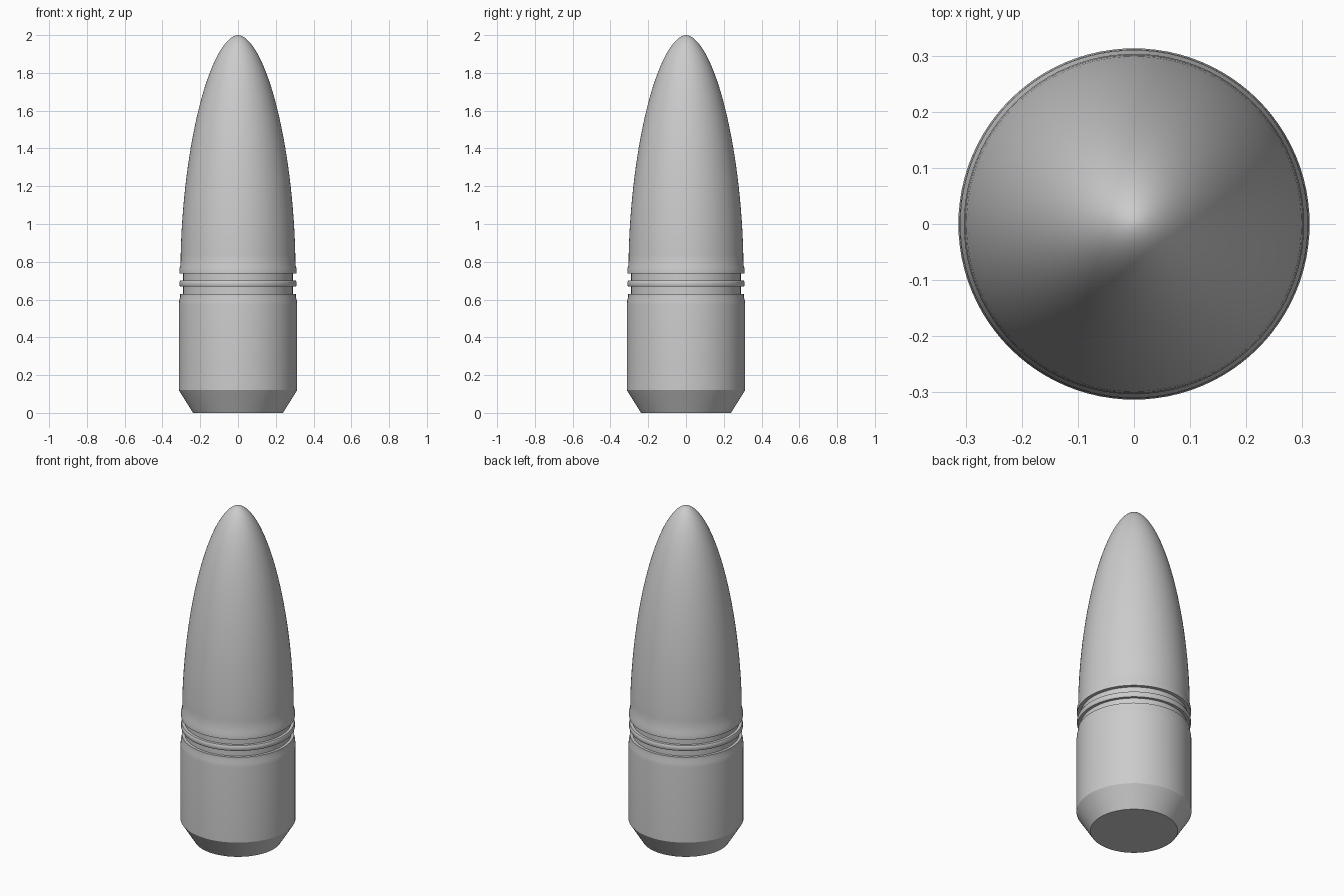
import bpy, bmesh, math

if "Cube" in bpy.data.objects:
    bpy.data.objects.remove(bpy.data.objects["Cube"])

SEGMENTS = 96


def lathe(name, profile):
    """Spin a (radius, height) profile about z; both ends close on the axis."""
    bm = bmesh.new()
    verts = [bm.verts.new((r, 0, z)) for r, z in profile]
    edges = [bm.edges.new(pair) for pair in zip(verts, verts[1:])]
    bmesh.ops.spin(bm, geom=verts + edges, cent=(0, 0, 0), axis=(0, 0, 1),
                   angle=math.tau, steps=SEGMENTS, use_duplicate=False)
    bmesh.ops.remove_doubles(bm, verts=bm.verts, dist=0.0001)
    bmesh.ops.recalc_face_normals(bm, faces=bm.faces)
    mesh = bpy.data.meshes.new(name)
    bm.to_mesh(mesh)
    bm.free()
    obj = bpy.data.objects.new(name, mesh)
    bpy.context.collection.objects.link(obj)
    bpy.ops.object.select_all(action='DESELECT')
    obj.select_set(True)
    bpy.context.view_layer.objects.active = obj
    bpy.ops.object.shade_smooth_by_angle(angle=math.radians(30))
    return obj


# Tapered base and straight shank
profile = [(0, 0), (0.238, 0), (0.313, 0.12), (0.313, 0.57),
           (0.311, 0.595), (0.306, 0.615), (0.306, 0.63)]
# Double groove with a raised ring in the middle
profile += [(0.29, 0.63), (0.29, 0.668), (0.306, 0.668), (0.31, 0.675),
            (0.31, 0.692), (0.306, 0.70), (0.29, 0.70), (0.29, 0.738)]
# Lip under the nose
profile += [(0.31, 0.738), (0.31, 0.765), (0.304, 0.782)]
# Curved nose, sampled more densely near the tip
STEPS = 32
for i in range(1, STEPS + 1):
    t = math.sin(math.pi / 2 * i / STEPS)
    profile.append((0.304 * max(0, 1 - t ** 1.8) ** 0.55, 0.782 + 1.218 * t))

lathe("bullet", profile)
